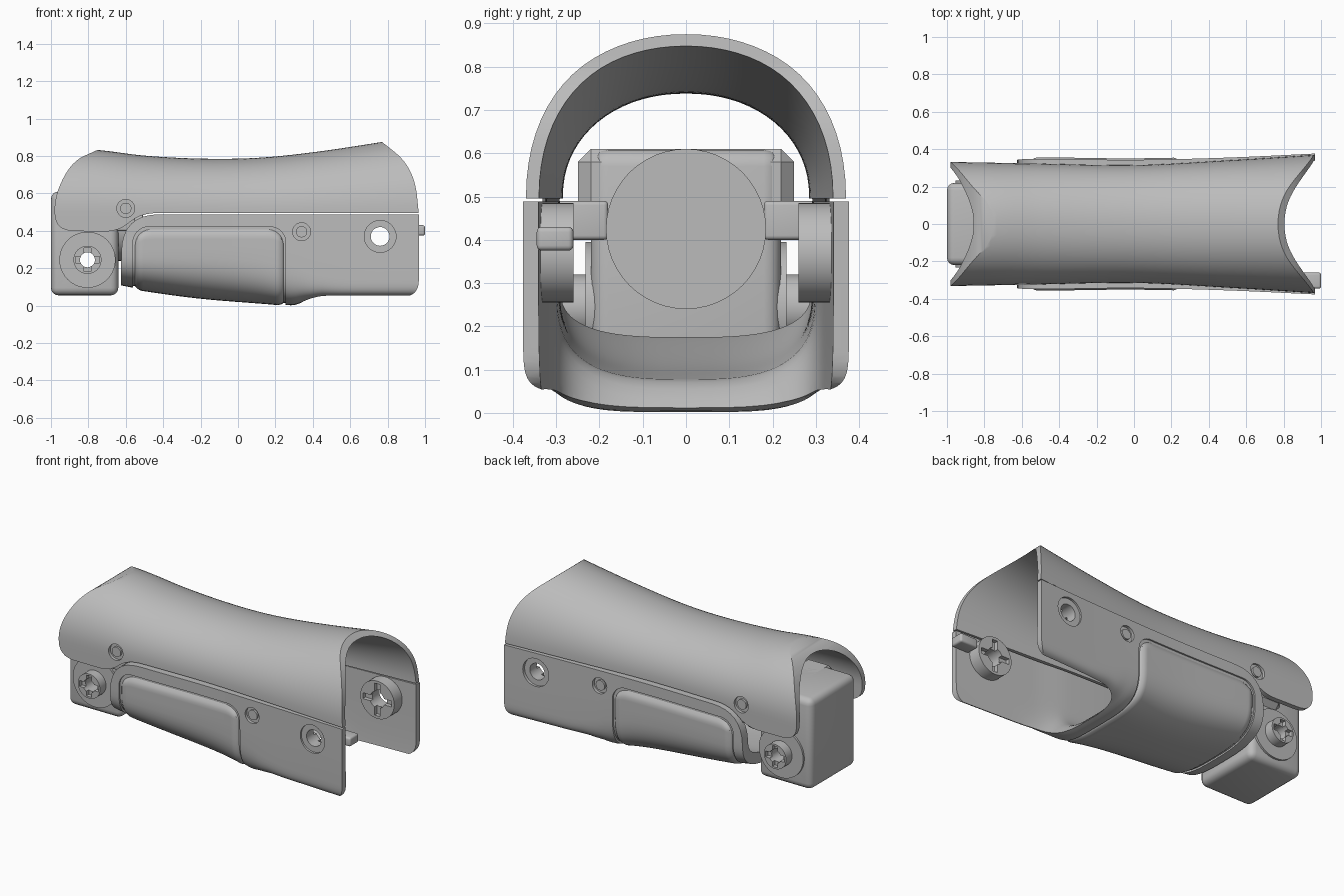
import bpy, bmesh, math
from mathutils import Vector

if "Cube" in bpy.data.objects:
    bpy.data.objects.remove(bpy.data.objects["Cube"], do_unlink=True)

grey = bpy.data.materials.new("plain_grey")
grey.use_nodes = True
grey.diffuse_color = (0.5, 0.5, 0.5, 1)
grey.node_tree.nodes["Principled BSDF"].inputs["Base Color"].default_value = grey.diffuse_color
parts = []


def finish(name, bm, keep=True):
    bmesh.ops.recalc_face_normals(bm, faces=bm.faces)
    mesh = bpy.data.meshes.new(name)
    bm.to_mesh(mesh)
    bm.free()
    mesh.materials.append(grey)
    obj = bpy.data.objects.new(name, mesh)
    bpy.context.collection.objects.link(obj)
    if keep:
        parts.append(obj)
    return obj


def apply_bool(obj, cutter, operation="DIFFERENCE"):
    mod = obj.modifiers.new("cut", "BOOLEAN")
    mod.object, mod.operation, mod.solver = cutter, operation, "EXACT"
    bpy.context.view_layer.objects.active = obj
    bpy.ops.object.modifier_apply(modifier=mod.name)
    bpy.data.objects.remove(cutter, do_unlink=True)


def curve_at(table, x):
    """Smooth interpolation through (x, value) pairs."""
    last = len(table) - 1
    slope = lambda i: ((table[min(i + 1, last)][1] - table[max(i - 1, 0)][1])
                       / (table[min(i + 1, last)][0] - table[max(i - 1, 0)][0]))
    x = min(max(x, table[0][0]), table[last][0])
    i = max(k for k in range(last) if table[k][0] <= x)
    (a, p), (b, q) = table[i], table[i + 1]
    d = b - a
    t = (x - a) / d
    u = 1 - t
    return (p * (1 + 2 * t) * u * u + slope(i) * d * t * u * u
            + q * (1 + 2 * u) * t * t - slope(i + 1) * d * u * t * t)


def arch(x, width, base, end, n, rim):
    """Straight legs from rim to base joined by a superellipse reaching end."""
    legs = [rim + (base - rim) * k / 6 for k in range(6)]
    pts = [(x, width, z) for z in legs]
    for k in range(37):
        c, s = math.cos(math.pi * k / 36), abs(math.sin(math.pi * k / 36))
        pts.append((x, math.copysign(width * abs(c) ** (2 / n), c), base + (end - base) * s ** (2 / n)))
    return pts + [(x, -width, z) for z in reversed(legs)]


def loft(name, rows, closed=True, keep=True):
    bm = bmesh.new()
    grid = [[bm.verts.new(p) for p in row] for row in rows]
    count = len(rows[0])
    for a, b in zip(grid, grid[1:]):
        for j in range(count if closed else count - 1):
            k = (j + 1) % count
            bm.faces.new((a[j], a[k], b[k], b[j]))
    if closed:
        bm.faces.new(grid[0])
        bm.faces.new(grid[-1])
    return finish(name, bm, keep)


def prism(corners):
    """Side profile of (x, z, corner size), extruded across the width."""
    pts = []
    for i, (x, z, r) in enumerate(corners):
        p = Vector((x, z))
        if not r:
            pts.append(p)
            continue
        arms = [Vector(corners[k % len(corners)][:2]) - p for k in (i - 1, i + 1)]
        a, b = (p + arm.normalized() * min(r, arm.length * .48) for arm in arms)
        pts += [a.lerp(p, t / 8).lerp(p.lerp(b, t / 8), t / 8) for t in range(9)]
    return loft("profile_cutter", [[(p.x, y, p.y) for p in pts] for y in (-0.6, 0.6)], keep=False)


def cyl(name, x, z, r, y0, y1, keep=True):
    rows = [[(x + r * math.cos(k * math.tau / 40), y, z + r * math.sin(k * math.tau / 40))
             for k in range(40)] for y in (y0, y1)]
    return loft(name, rows, keep=keep)


def box(name, lo, hi, bevel=0, segments=4, keep=True):
    bm = bmesh.new()
    bmesh.ops.create_cube(bm, size=1)
    for v in bm.verts:
        v.co = [(a + b) / 2 + c * (b - a) for a, b, c in zip(lo, hi, v.co)]
    if bevel:
        bmesh.ops.bevel(bm, geom=bm.edges[:], offset=bevel, segments=segments, profile=0.5, affect="EDGES")
    return finish(name, bm, keep)


def span(a, b, n):
    return [a + (b - a) * k / n for k in range(n + 1)]


# Upper shell: arched cover trimmed by its side profile
crown = [(-1, .842), (-.75, .832), (-.5, .802), (-.2, .786), (.1, .79), (.4, .82), (.77, .875), (1, .915)]
upper_width = [(-1, .332), (-.6, .325), (0, .315), (.5, .34), (1, .372)]


def dome(x, inset):
    roof = inset * (1.5 - .5 * x)
    return arch(x, curve_at(upper_width, x) - inset, .5, curve_at(crown, x) - roof, 2.1, .3 - inset)


upper = loft("upper_shell", [dome(x, 0) for x in span(-1, .99, 60)])
apply_bool(upper, loft("cutter", [dome(x, .03) for x in span(-1.03, 1.02, 60)], keep=False))
apply_bool(upper, prism([(-.74, 1.1, 0), (-.75, .833, 0), (-.89, .77, .1), (-.985, .58, .12), (-.975, .4, .1),
                         (-.64, .395, .08), (-.52, .495, .09), (.966, .495, 0), (.95, .66, .1),
                         (.89, .78, .08), (.77, .875, 0), (.76, 1.1, 0)]), "INTERSECT")

# Lower shell: trough at one end, two open side plates at the other
lower_width = [(-.7, .343), (-.5, .348), (0, .343), (.5, .355), (1, .378)]
belly = [(-.66, .115), (-.5, .085), (-.2, .045), (.2, .012), (.29, .002), (.36, .022), (.46, .042), (1, .045)]
floor = [(-.7, .18), (-.6, .172), (-.2, .11), (.2, .08), (.27, .068), (.33, .01), (.42, -.12), (.6, -.4), (1.1, -.4)]
squareness = [(-.7, 3), (0, 3), (.3, 4.5), (.45, 8), (.6, 10), (1.1, 10)]
wall = [(-.7, .055), (.2, .048), (.45, .036), (1.1, .036)]


def trough(x, rim, off=0):
    return arch(x, curve_at(lower_width, x) + off, .3, curve_at(belly, x) - off, curve_at(squareness, x), rim)


def hollow(x):
    return arch(x, curve_at(lower_width, x) - curve_at(wall, x), .3, curve_at(floor, x), 3, .7)


lower = loft("lower_shell", [trough(x, .6) for x in span(-.66, .99, 70)])
apply_bool(lower, loft("cutter", [hollow(x) for x in span(-.7, 1.03, 70)], keep=False))
apply_bool(lower, prism([(-.63, -.1, 0), (-.62, .488, .2), (.967, .488, 0), (.967, .047, .09),
                         (.5, .047, 0), (.4, -.1, 0)]), "INTERSECT")


# Grip pad: pillowed band sitting in a shallow groove around the trough
def pad_stations(margin):
    lo, hi, r = -.55 - margin, .243 + margin, .085
    for k in range(41):
        x = (lo + hi) / 2 - (hi - lo) / 2 * math.cos(math.pi * k / 40)
        d = min(x - lo, hi - x, r)
        yield x, .41 + margin - r + math.sqrt(max(r * r - (r - d) ** 2, 0))


groove = [trough(x, rim, -.01) + trough(x, rim, .05)[::-1] for x, rim in pad_stations(.012)]
apply_bool(lower, loft("cutter", groove, keep=False))
rows = []
for i, (x, rim) in enumerate(pad_stations(0)):
    low, high = trough(x, rim, -.012), trough(x, rim, .008)
    last = len(low) - 1
    rows.append([Vector(a).lerp(Vector(b), min(1, min(i, 40 - i) / 5, min(j, last - j) / 1.5))
                 for j, (a, b) in enumerate(zip(low, high))])
loft("grip_pad", rows, closed=False)

# Motor block with a through hole, bracket and round motor face
block = box("motor_block", (-1, -.22, .055), (-.64, .22, .61), .04)
apply_bool(block, cyl("cutter", -.805, .245, .04, -.4, .4, False))
box("motor_bracket", (-.84, -.25, .4), (-.645, .25, .61), .03, 1)
bm = bmesh.new()
bmesh.ops.create_cone(bm, cap_ends=True, segments=48, radius1=.185, radius2=.185, depth=.18)
for v in bm.verts:
    v.co = (-.6 + v.co.z, v.co.x, .425 + v.co.y)
finish("round_motor", bm)
for k in range(4):
    bm = bmesh.new()
    bmesh.ops.create_cone(bm, cap_ends=True, segments=24, radius1=.018, radius2=.018, depth=.006)
    for v in bm.verts:
        v.co = (-.51 + v.co.z, -.105 + v.co.x, .365 + .04 * k + v.co.y)
    finish("motor_dot", bm)


def slotted_hub(name, x, z, r, hole, y0, y1, tip):
    """Pierced hub with a cross slot cut in the end at tip."""
    hub = cyl(name, x, z, r, y0, y1)
    apply_bool(hub, cyl("cutter", x, z, hole, -.6, .6, False))
    for a, b in ((r * .85, .018), (.018, r * .85)):
        apply_bool(hub, box("cutter", (x - a, tip - .025, z - b), (x + a, tip + .025, z + b), keep=False))


# Joints, screws and mounts repeated on both sides
for s, side in ((1, "left"), (-1, "right")):
    disc = cyl(side + "_motor_disc", -.805, .245, .15, s * .21, s * .232)
    apply_bool(disc, cyl("cutter", -.805, .245, .04, -.6, .6, False))
    slotted_hub(side + "_motor_hub", -.805, .245, .075, .04, s * .225, s * .29, s * .29)
    slotted_hub(side + "_joint_hub", .76, .37, .115, .05, s * .26, s * .34, s * .26)
    apply_bool(lower, cyl("cutter", .76, .37, .05, s * .2, s * .5, False))
    apply_bool(lower, cyl("cutter", .76, .37, .085, s * .352, s * .5, False))
    for shell, table, x, z in ((upper, upper_width, -.6, .52), (lower, lower_width, .34, .395)):
        y = curve_at(table, x)
        apply_bool(shell, cyl("cutter", x, z, .048, s * (y - .018), s * .5, False))
        cyl(side + "_screw", x, z, .03, s * (y - .03), s * (y - .006))
    box(side + "_shell_mount", (-.65, min(s * .18, s * .305), .4), (-.55, max(s * .18, s * .305), .49), .01)

# Latch tab on one side plate
box("latch_tab", (.88, -.345, .375), (1, -.26, .43), .012)

for obj in parts:
    bpy.ops.object.select_all(action="DESELECT")
    obj.select_set(True)
    bpy.context.view_layer.objects.active = obj
    bpy.ops.object.shade_smooth_by_angle(angle=math.radians(35))
